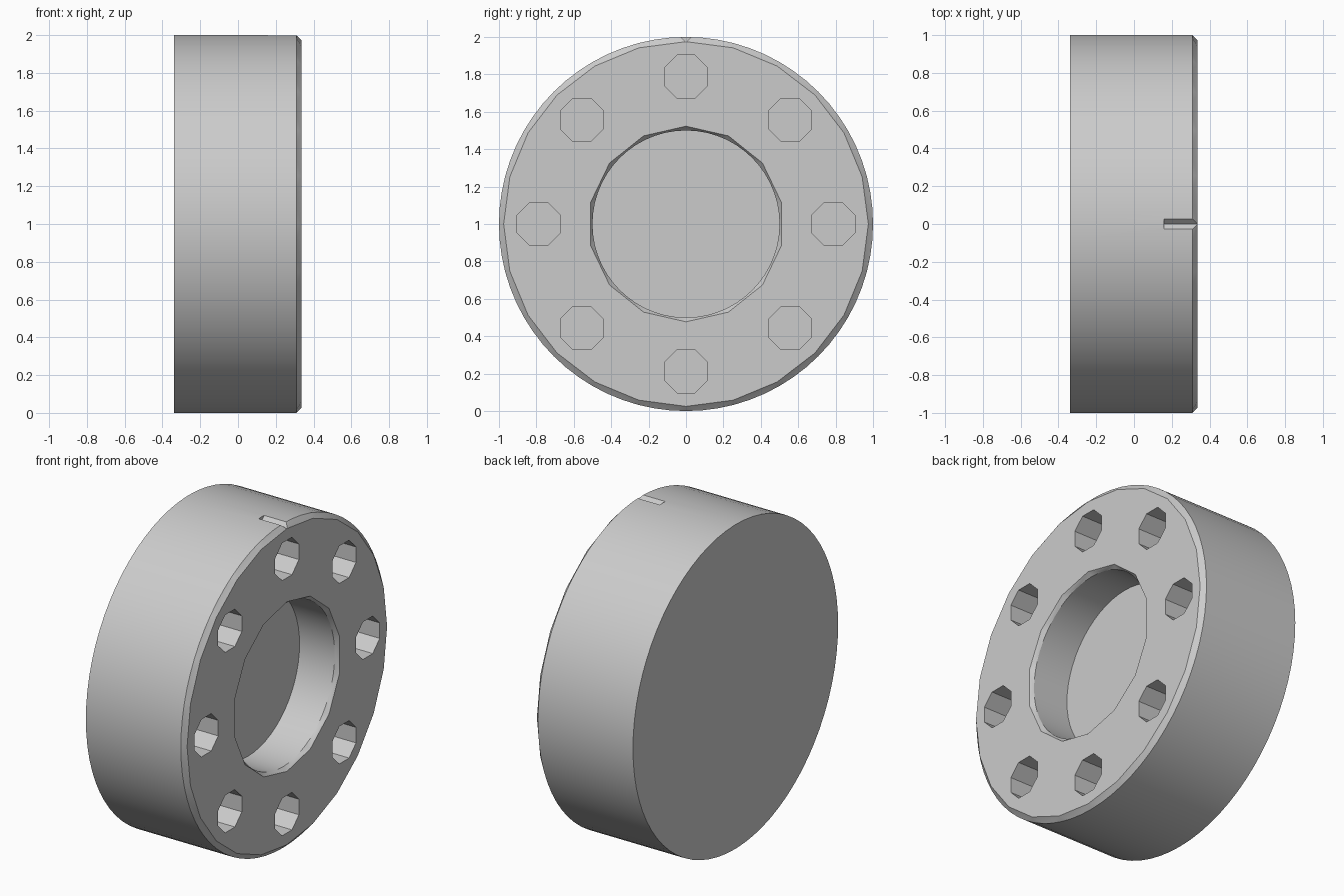
import bpy, bmesh, math
from mathutils import Matrix

cube = bpy.data.objects.get("Cube")
if cube:
    bpy.data.objects.remove(cube, do_unlink=True)

BACK, FRONT = -0.338, 0.335

grey = bpy.data.materials.new("plain grey")
grey.use_nodes = True
colour = (0.6, 0.6, 0.6, 1)
grey.diffuse_color = colour
grey.node_tree.nodes["Principled BSDF"].inputs["Base Color"].default_value = colour


def ring(bm, x, radius, sides, turn=0.0):
    """Closed loop of edges around the x axis."""
    verts = []
    for i in range(sides):
        a = turn + math.tau * i / sides
        verts.append(bm.verts.new((x, radius * math.sin(a), 1 + radius * math.cos(a))))
    return [bm.edges.new((verts[i - 1], verts[i])) for i in range(sides)]


def make_object(name, bm):
    bmesh.ops.recalc_face_normals(bm, faces=bm.faces[:])
    mesh = bpy.data.meshes.new(name)
    bm.to_mesh(mesh)
    bm.free()
    mesh.materials.append(grey)
    obj = bpy.data.objects.new(name, mesh)
    bpy.context.collection.objects.link(obj)
    return obj


def turned(name, rings):
    """Solid turned on the x axis, capped at both ends."""
    bm = bmesh.new()
    loops = [ring(bm, *r) for r in rings]
    for a, b in zip(loops, loops[1:]):
        bmesh.ops.bridge_loops(bm, edges=a + b)
    for loop in (loops[0], loops[-1]):
        bmesh.ops.triangle_fill(bm, edges=loop, use_beauty=True)
    return make_object(name, bm)


def cut(target, cutter):
    cutter.hide_render = True
    mod = target.modifiers.new("cut", "BOOLEAN")
    mod.operation = "DIFFERENCE"
    mod.solver = "EXACT"
    mod.object = cutter
    bpy.context.view_layer.objects.active = target
    bpy.ops.object.modifier_apply(modifier=mod.name)
    bpy.data.objects.remove(cutter, do_unlink=True)


# Disc with a faceted bevel on the open face and a round recess in the middle
disc = bmesh.new()
profile = [(BACK, 1, 72), (0.31, 1, 72), (FRONT, 0.975, 24),
           (FRONT, 0.523, 14), (0.31, 0.5, 56), (0.07, 0.5, 56)]
loops = [ring(disc, *p) for p in profile]
for i, (a, b) in enumerate(zip(loops, loops[1:])):
    if i == 2:
        bmesh.ops.triangle_fill(disc, edges=a + b, use_beauty=True)
    else:
        bmesh.ops.bridge_loops(disc, edges=a + b)
for loop in (loops[0], loops[-1]):
    bmesh.ops.triangle_fill(disc, edges=loop, use_beauty=True)
wheel_disc = make_object("round_disc", disc)

# Eight blind bolt holes
for i in range(8):
    hole = turned("bolt_hole_cutter", [(0.0, 0.125, 8, math.pi / 8),
                                       (FRONT + 0.1, 0.125, 8, math.pi / 8)])
    a = math.tau * i / 8
    hole.data.transform(Matrix.Translation((0, 0.787 * math.sin(a), 0.787 * math.cos(a))))
    cut(wheel_disc, hole)

# V-shaped index groove on the top of the rim
bm = bmesh.new()
section = [bm.verts.new((0.16, y, z)) for y, z in ((0, 1.972), (0.05, 2.022), (-0.05, 2.022))]
face = bm.faces.new(section)
extruded = bmesh.ops.extrude_face_region(bm, geom=[face])["geom"]
bmesh.ops.translate(bm, vec=(0.3, 0, 0),
                    verts=[g for g in extruded if isinstance(g, bmesh.types.BMVert)])
cut(wheel_disc, make_object("groove_cutter", bm))

# Smooth walls, crisp edges
bpy.ops.object.select_all(action="DESELECT")
wheel_disc.select_set(True)
bpy.context.view_layer.objects.active = wheel_disc
bpy.ops.object.shade_smooth_by_angle(angle=math.radians(30))
